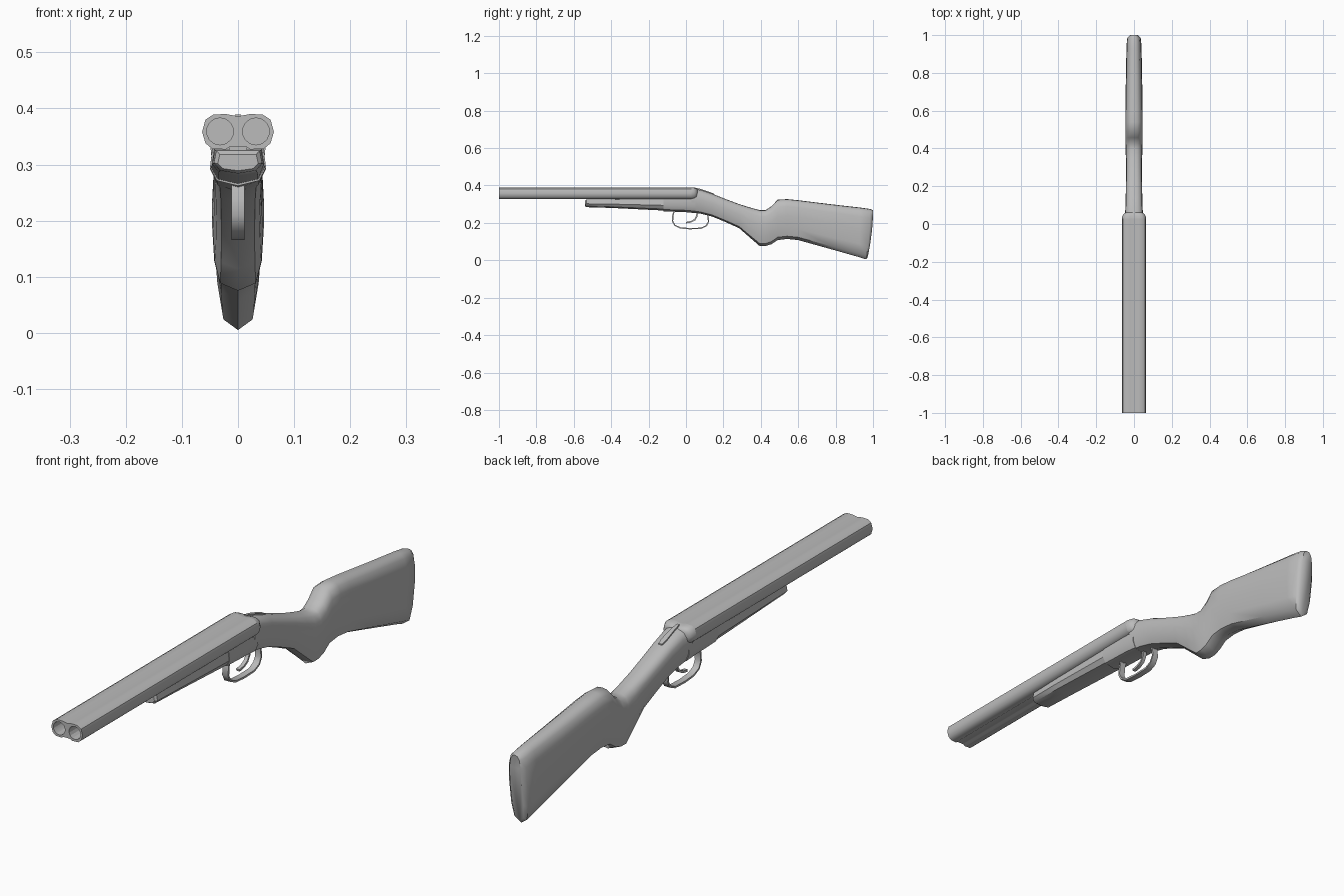
import bpy
import bmesh
import math
from mathutils import Vector

default = bpy.data.objects.get("Cube")
if default:
    bpy.data.objects.remove(default, do_unlink=True)

grey = bpy.data.materials.new("plain grey")
grey.use_nodes = True
grey.diffuse_color = (0.5, 0.5, 0.5, 1)
grey.node_tree.nodes["Principled BSDF"].inputs["Base Color"].default_value = (0.5, 0.5, 0.5, 1)


def select(obj):
    bpy.ops.object.select_all(action='DESELECT')
    obj.select_set(True)
    bpy.context.view_layer.objects.active = obj


def smooth(obj, angle=40):
    select(obj)
    bpy.ops.object.shade_smooth_by_angle(angle=math.radians(angle))


def loft(name, rings, angle=40):
    """Skin a list of closed rings and cap both ends."""
    bm = bmesh.new()
    rows = [[bm.verts.new(p) for p in ring] for ring in rings]
    n = len(rows[0])
    for a, b in zip(rows, rows[1:]):
        for i in range(n):
            j = (i + 1) % n
            bm.faces.new((a[i], a[j], b[j], b[i]))
    bm.faces.new(rows[0])
    bm.faces.new(rows[-1])
    bmesh.ops.recalc_face_normals(bm, faces=bm.faces)
    mesh = bpy.data.meshes.new(name)
    bm.to_mesh(mesh)
    bm.free()
    mesh.materials.append(grey)
    obj = bpy.data.objects.new(name, mesh)
    bpy.context.collection.objects.link(obj)
    smooth(obj, angle)
    return obj


def mirrored(half):
    """Complete a half outline whose first and last points lie on x = 0."""
    return half + [(-x, z) for x, z in half[-2:0:-1]]


def section(profile, y, low, high, width, lean=0):
    """Scale a unit profile to a cross-section; lean pulls its foot forward."""
    return [(x * width, y - lean * (1 - t) ** 2, low + t * (high - low))
            for x, t in mirrored(profile)]


def ribbon(name, path, width, thick):
    """Flat strip following a (y, z) path in the middle plane."""
    pts = [Vector(p) for p in path]
    rings = []
    for i, p in enumerate(pts):
        d = (pts[min(i + 1, len(pts) - 1)] - pts[max(i - 1, 0)]).normalized()
        n = Vector((-d.y, d.x)) * thick / 2
        a, b = p + n, p - n
        rings.append([(-width, *a), (width, *a), (width, *b), (-width, *b)])
    return loft(name, rings, 50)


# Twin barrels joined in one outline, with bores cut into the muzzle
outline = mirrored([(0, .386), (.022, .39), (.044, .389), (.058, .38), (.064, .358),
                    (.058, .338), (.046, .328), (.022, .327), (.014, .332), (0, .332)])
barrels = loft("barrels", [[(x, y, z) for x, z in outline] for y in (-1, .03)])
for side in (-1, 1):
    bpy.ops.mesh.primitive_cylinder_add(vertices=14, radius=.024, depth=.2,
                                        location=(side * .032, -1, .359),
                                        rotation=(math.pi / 2, 0, 0))
    cutter = bpy.context.object
    cutter.hide_render = True
    cutter.data.materials.append(grey)
    cut = barrels.modifiers.new("bore", 'BOOLEAN')
    cut.operation = 'DIFFERENCE'
    cut.solver = 'EXACT'
    cut.object = cutter
    select(barrels)
    bpy.ops.object.modifier_apply(modifier=cut.name)
    bpy.data.objects.remove(cutter, do_unlink=True)
smooth(barrels)

# Rounded breech behind the barrels
loft("breech", [[(x * s, y, .355 + (z - .355) * s) for x, z in outline]
                for y, s in ((.03, 1), (.043, .96), (.054, .85), (.062, .65))], 60)

# Fore-end and receiver under the barrels
under = [(0, 1), (.9, 1), (1, .45), (.75, .13), (0, 0)]
loft("fore_end", [section(under, *s) for s in (
    (-.54, .289, .318, .036), (-.532, .284, .325, .043),
    (-.4, .28, .326, .046), (-.12, .266, .328, .048))])
loft("receiver", [section(under, *s) for s in (
    (-.12, .262, .334, .05), (0, .257, .336, .05), (.05, .252, .336, .048))])
loft("under_rib", [[(x, y, z) for x, z in ((-.016, .318), (.016, .318), (.016, .334), (-.016, .334))]
                   for y in (-.38, -.1)])

# Grip and butt stock: y, bottom, top, half width, lean
body = [(0, 1), (.4, .99), (.74, .94), (.94, .82), (1, .58), (.92, .27), (.7, .07), (0, 0)]
loft("stock", [section(body, *s) for s in (
    (.03, .256, .384, .049), (.08, .249, .376, .046), (.14, .234, .356, .044),
    (.21, .205, .328, .043), (.285, .171, .3, .042), (.35, .114, .28, .043),
    (.395, .075, .268, .045), (.425, .076, .268, .046), (.457, .086, .289, .046),
    (.49, .108, .324, .046), (.54, .114, .327, .046), (.6, .108, .321, .046),
    (.78, .058, .299, .043), (.93, .017, .282, .04, .005),
    (.985, .005, .274, .037, .022), (1, .012, .268, .024, .03))], 50)

# Opening lever on the tang
loft("top_lever", [[(x * w, y, z + h) for x, h in ((-1, -.012), (1, -.012), (1, .004), (-1, .004))]
                   for y, z, w in ((.045, .385, .005), (.07, .38, .007),
                                   (.13, .36, .01), (.15, .352, .007))])

# Trigger guard and trigger
ribbon("trigger_guard", [(-.062, .268), (-.07, .24), (-.072, .21), (-.06, .187), (-.03, .173),
                         (.02, .169), (.08, .171), (.108, .184), (.121, .207), (.116, .245)],
       .012, .007)
ribbon("trigger", [(.06, .26), (.058, .235), (.047, .217), (.027, .206), (.0, .201)], .007, .008)
